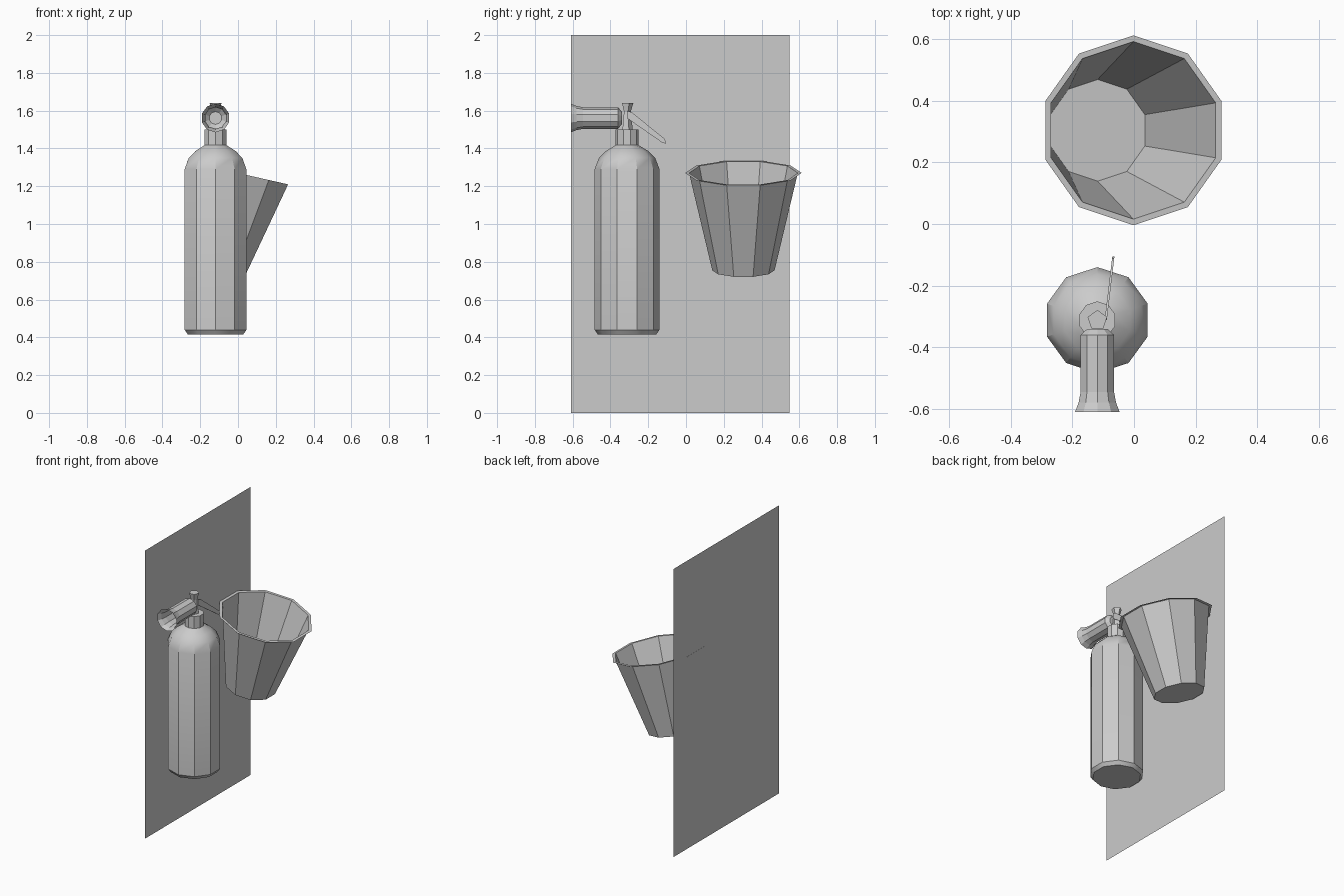
import bpy, bmesh, math
from mathutils import Matrix, Vector

cube = bpy.data.objects.get("Cube")
if cube:
    bpy.data.objects.remove(cube, do_unlink=True)

grey = bpy.data.materials.new("plain grey")
grey.use_nodes = True
grey.diffuse_color = (0.6, 0.6, 0.6, 1)
grey.node_tree.nodes["Principled BSDF"].inputs["Base Color"].default_value = (0.6, 0.6, 0.6, 1)


def finish(name, bm, smooth=None):
    mesh = bpy.data.meshes.new(name)
    bm.to_mesh(mesh)
    bm.free()
    mesh.materials.append(grey)
    obj = bpy.data.objects.new(name, mesh)
    bpy.context.collection.objects.link(obj)
    if smooth:
        bpy.ops.object.select_all(action='DESELECT')
        obj.select_set(True)
        bpy.context.view_layer.objects.active = obj
        bpy.ops.object.shade_smooth_by_angle(angle=math.radians(smooth))
    return obj


def lathe(name, profile, place, sides=10, cap_start=True, cap_end=True, smooth=None):
    """Turn (radius, height) points around local z, one corner on local +y."""
    bm = bmesh.new()
    rings = []
    for r, h in profile:
        angles = [math.pi / 2 + math.tau * i / sides for i in range(sides)]
        rings.append([bm.verts.new((r * math.cos(a), r * math.sin(a), h)) for a in angles])
    for low, high in zip(rings, rings[1:]):
        for i in range(sides):
            j = (i + 1) % sides
            bm.faces.new((low[i], low[j], high[j], high[i]))
    if cap_start:
        bm.faces.new(rings[0][::-1])
    if cap_end:
        bm.faces.new(rings[-1])
    bm.transform(place)
    return finish(name, bm, smooth)


# Wall panel: a single upright sheet
bm = bmesh.new()
bm.faces.new([bm.verts.new((-0.286, y, z))
              for y, z in ((-0.61, 0), (0.547, 0), (0.547, 2), (-0.61, 2))])
finish("wall_panel", bm)

# Open bucket with a flat rim, leaning away from the panel
tilt = Matrix.Rotation(math.radians(12.7), 4, 'Y')
lathe("bucket", [(0.165, 0), (0.288, 0.528), (0.308, 0.528)],
      Matrix.Translation((-0.118, 0.304, 0.755)) @ tilt, cap_end=False)

# Tank with chamfered foot and domed shoulder, then neck and valve post
axis = Matrix.Translation((-0.119, -0.312, 0))
lathe("tank", [(0.155, 0.416), (0.172, 0.44), (0.172, 1.29), (0.149, 1.35),
               (0.111, 1.387), (0.061, 1.417)], axis, smooth=32)
lathe("neck", [(0.061, 1.417), (0.061, 1.5)], axis)
lathe("valve_post", [(0.03, 1.5), (0.02, 1.595), (0.033, 1.64)], axis, sides=5)

# Discharge horn: hollow, flared at the front, coned at the back
forward = Matrix.Translation((-0.119, -0.34, 1.561)) @ Matrix.Rotation(math.pi / 2, 4, 'X')
lathe("horn", [(0.034, 0), (0.057, 0.02), (0.057, 0.205), (0.064, 0.24), (0.076, 0.27)],
      forward, cap_end=False)

# Squeeze lever: thin tapered blade sloping down behind the valve
bm = bmesh.new()
outline = [(-0.312, 1.56), (-0.312, 1.6), (-0.285, 1.59), (-0.112, 1.45), (-0.105, 1.425), (-0.125, 1.43)]
base = [bm.verts.new((-0.095 + 0.12 * (y + 0.31), y, z)) for y, z in outline]
face = bm.faces.new(base)
side = bmesh.ops.extrude_face_region(bm, geom=[face])
bmesh.ops.translate(bm, vec=Vector((0.007, 0, 0)),
                    verts=[v for v in side["geom"] if isinstance(v, bmesh.types.BMVert)])
bmesh.ops.recalc_face_normals(bm, faces=bm.faces)
finish("lever", bm)
